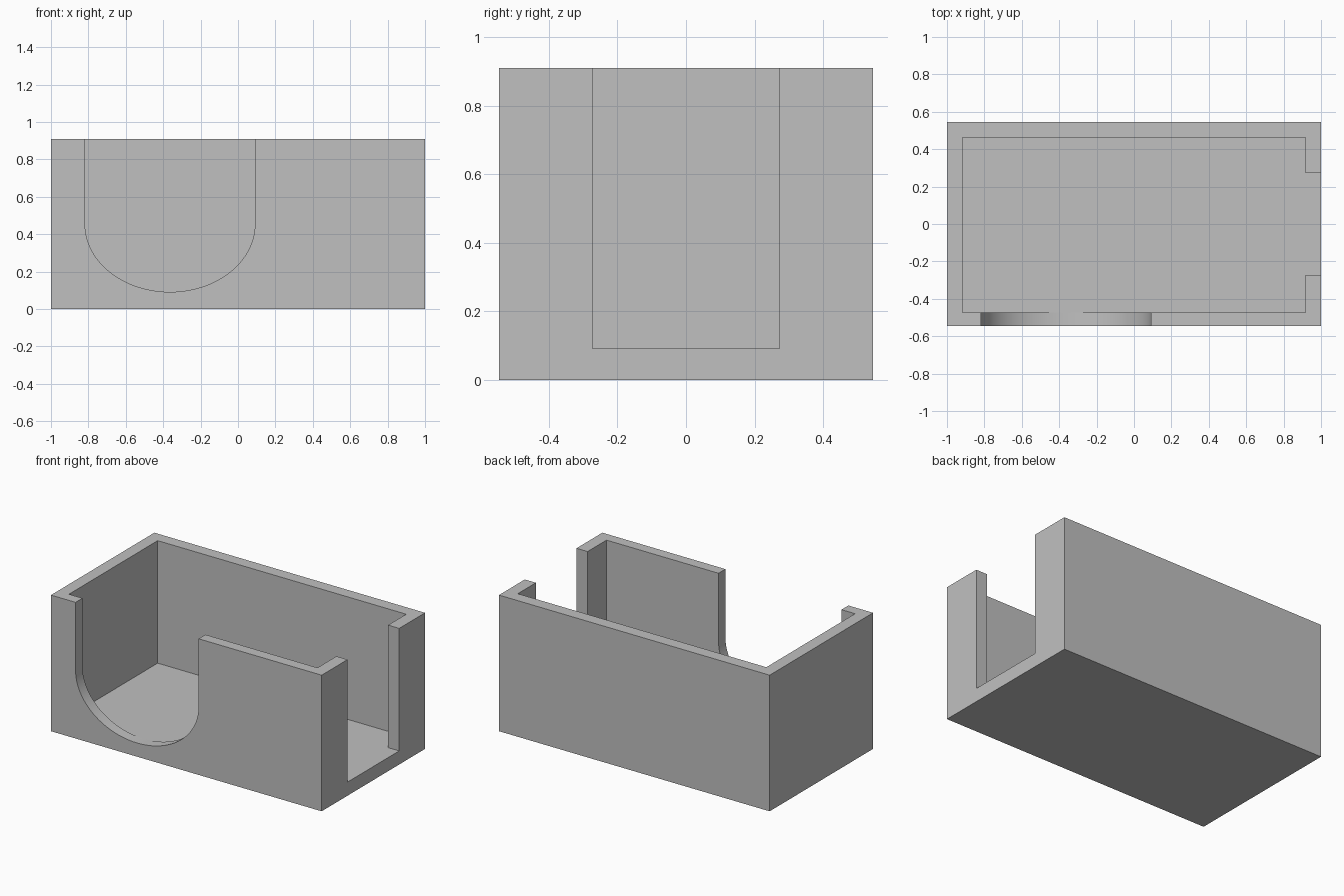
import bpy
import bmesh
from math import cos, sin, pi, radians
from mathutils import Vector

default = bpy.data.objects.get("Cube")
if default:
    bpy.data.objects.remove(default, do_unlink=True)

U = 1 / 11                 # design unit: the box is 22 x 12 x 10 units
HALF_X, HALF_Y, HEIGHT = 11 * U, 6 * U, 10 * U
FLOOR = U
OVER = 0.1                 # how far cutters reach past the box

grey = bpy.data.materials.new("light grey")
grey.use_nodes = True
colour = (0.527, 0.527, 0.527, 1)
grey.diffuse_color = colour
grey.node_tree.nodes["Principled BSDF"].inputs["Base Color"].default_value = colour


def prism(name, outline, direction):
    """Extrude a closed outline of 3D points along a direction."""
    bm = bmesh.new()
    face = bm.faces.new([bm.verts.new(p) for p in outline])
    result = bmesh.ops.extrude_face_region(bm, geom=[face])
    moved = [v for v in result["geom"] if isinstance(v, bmesh.types.BMVert)]
    bmesh.ops.translate(bm, verts=moved, vec=Vector(direction))
    bmesh.ops.recalc_face_normals(bm, faces=bm.faces)
    mesh = bpy.data.meshes.new(name)
    bm.to_mesh(mesh)
    bm.free()
    mesh.materials.append(grey)
    obj = bpy.data.objects.new(name, mesh)
    bpy.context.collection.objects.link(obj)
    return obj


def cut(target, cutter):
    """Subtract the cutter from the target and discard it."""
    cutter.hide_render = True
    mod = target.modifiers.new("cut", "BOOLEAN")
    mod.operation = "DIFFERENCE"
    mod.solver = "EXACT"
    mod.object = cutter
    bpy.context.view_layer.objects.active = target
    bpy.ops.object.modifier_apply(modifier=mod.name)
    bpy.data.objects.remove(cutter, do_unlink=True)


# Solid block
corners = [(-HALF_X, -HALF_Y), (HALF_X, -HALF_Y), (HALF_X, HALF_Y), (-HALF_X, HALF_Y)]
tray = prism("open_tray", [(x, y, 0) for x, y in corners], (0, 0, HEIGHT))

# Cavity, with the doorway through the end wall
inner_x, back, front, door = 10.1 * U, 5.1 * U, -5.2 * U, 3 * U
end = HALF_X + OVER
plan = [(-inner_x, front), (inner_x, front), (inner_x, -door), (end, -door),
        (end, door), (inner_x, door), (inner_x, back), (-inner_x, back)]
cut(tray, prism("cavity_cutter", [(x, y, FLOOR) for x, y in plan], (0, 0, HEIGHT)))

# Slot in the front wall with a half-oval bottom
slot_x, radius_x, spring = -4 * U, 5 * U, 5 * U
radius_z = spring - FLOOR - 0.0005
steps = 48
slot = [(slot_x + radius_x, HEIGHT + OVER), (slot_x - radius_x, HEIGHT + OVER)]
slot += [(slot_x - radius_x * cos(pi * i / steps), spring - radius_z * sin(pi * i / steps))
         for i in range(steps + 1)]
cut(tray, prism("slot_cutter", [(x, -HALF_Y - OVER, z) for x, z in slot],
                (0, HALF_Y + OVER + front + 0.05, 0)))

# Smooth the oval, keep the corners crisp
bpy.ops.object.select_all(action="DESELECT")
tray.select_set(True)
bpy.context.view_layer.objects.active = tray
bpy.ops.object.shade_smooth_by_angle(angle=radians(30))
